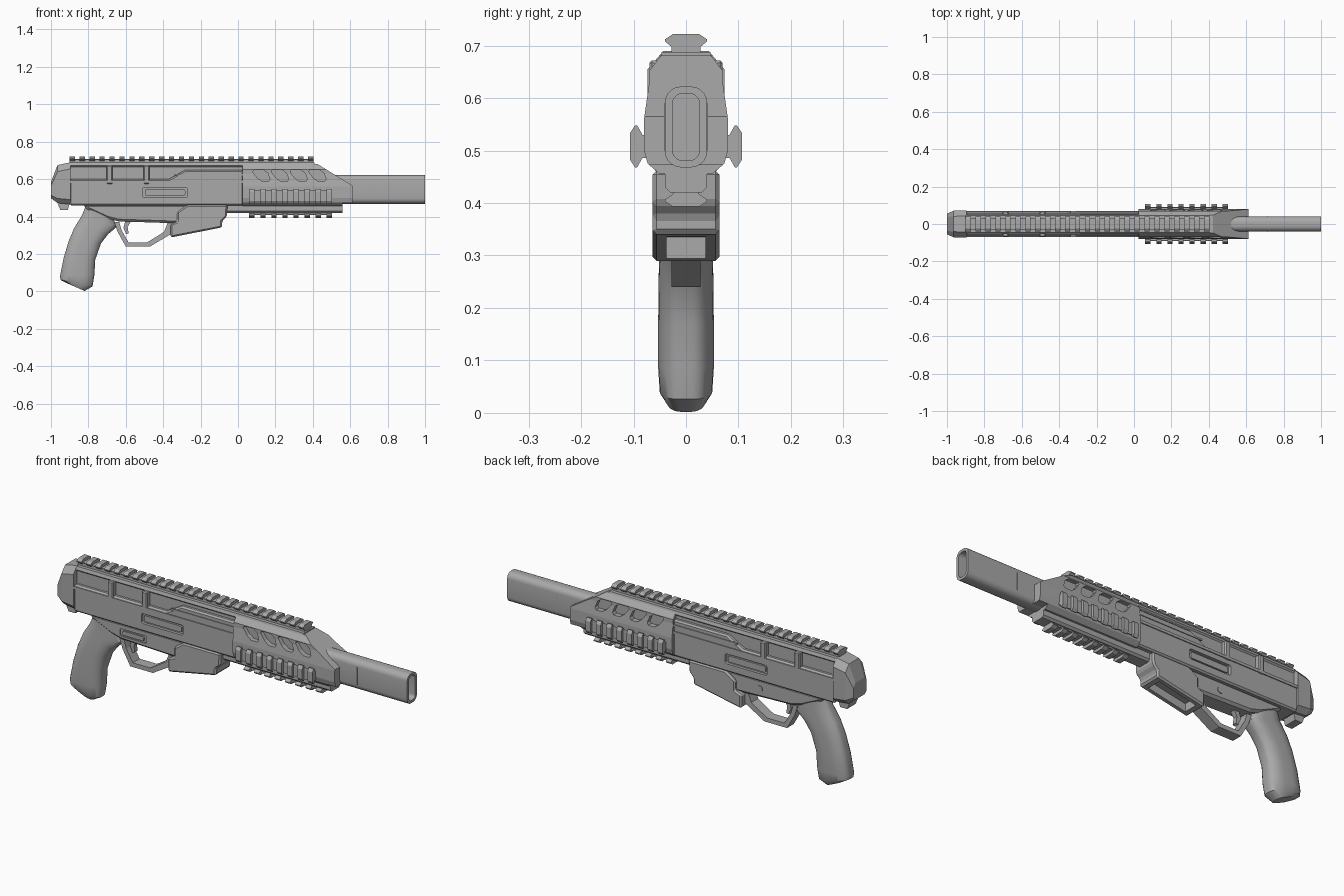
import bpy, bmesh, math
from mathutils import Matrix, Vector

if "Cube" in bpy.data.objects:
    bpy.data.objects.remove(bpy.data.objects["Cube"], do_unlink=True)

grey = bpy.data.materials.new("mid_grey")
grey.use_nodes = True
tone = (0.4, 0.4, 0.4, 1)
grey.diffuse_color = tone
grey.node_tree.nodes["Principled BSDF"].inputs["Base Color"].default_value = tone


def solid(name, lofts, bevel=0, smooth=None, matrix=None):
    """Object made of one or more capped lofts; each loft is a list of rings."""
    bm = bmesh.new()
    for rings in lofts:
        vs = [[bm.verts.new(p) for p in ring] for ring in rings]
        n = len(vs[0])
        for a, b in zip(vs, vs[1:]):
            for i in range(n):
                j = (i + 1) % n
                bm.faces.new((a[i], a[j], b[j], b[i]))
        bm.faces.new(vs[0])
        bm.faces.new(vs[-1])
    bmesh.ops.recalc_face_normals(bm, faces=bm.faces)
    if matrix:
        bm.transform(matrix)
    me = bpy.data.meshes.new(name)
    bm.to_mesh(me)
    bm.free()
    me.materials.append(grey)
    ob = bpy.data.objects.new(name, me)
    bpy.context.collection.objects.link(ob)
    if bevel:
        mod = ob.modifiers.new("bevel", "BEVEL")
        mod.width, mod.segments = bevel, 1
        mod.limit_method, mod.angle_limit = "ANGLE", math.radians(40)
    if smooth:
        activate(ob)
        bpy.ops.object.shade_smooth_by_angle(angle=math.radians(smooth))
    return ob


def activate(ob):
    bpy.ops.object.select_all(action="DESELECT")
    ob.select_set(True)
    bpy.context.view_layer.objects.active = ob


def boolean(ob, cutter, operation="DIFFERENCE"):
    activate(ob)
    mod = ob.modifiers.new("cut", "BOOLEAN")
    mod.object, mod.operation, mod.solver = cutter, operation, "EXACT"
    for m in [m.name for m in ob.modifiers]:
        bpy.ops.object.modifier_apply(modifier=m)
    bpy.data.objects.remove(cutter, do_unlink=True)


def side(pts, y0, y1):
    """Side profile (x, z) extruded across y."""
    return [[(x, y, z) for x, z in pts] for y in (y0, y1)]


def along(pts, x0, x1):
    """Cross-section (y, z) extruded along x."""
    return [[(x, y, z) for y, z in pts] for x in (x0, x1)]


def mirror(half):
    """Close a half section listed bottom to top."""
    return half + [(-y, z) for y, z in reversed(half)]


def box(x0, x1, y0, y1, z0, z1):
    return side([(x0, z0), (x1, z0), (x1, z1), (x0, z1)], y0, y1)


def both(x0, x1, y0, y1, z0, z1):
    return [box(x0, x1, s * y0, s * y1, z0, z1) for s in (-1, 1)]


def rounded(w, h, r, cx=0, cz=0, seg=5):
    """Rounded rectangle outline with half sizes w, h."""
    out = []
    for k, (sx, sz) in enumerate([(1, 1), (-1, 1), (-1, -1), (1, -1)]):
        for i in range(seg + 1):
            a = math.pi / 2 * (k + i / seg)
            out.append((cx + sx * (w - r) + r * math.cos(a),
                        cz + sz * (h - r) + r * math.sin(a)))
    return out


def rail(name, count, start, pitch, origin, angle, neck):
    """Slotted accessory rail pointing up, then turned about x."""
    end = start + (count - 1) * pitch + 0.028
    base = [(neck, -0.015), (neck, 0.016), (0.031, 0.019)]
    tooth = [(neck, 0.01), (0.04, 0.02), (0.04, 0.024), (0.025, 0.034)]
    lofts = [along(mirror(base), start, end)]
    lofts += [along(mirror(tooth), start + i * pitch, start + i * pitch + 0.028)
              for i in range(count)]
    m = Matrix.Translation(Vector(origin)) @ Matrix.Rotation(angle, 4, "X")
    return solid(name, lofts, matrix=m)


# Barrel: hollow rounded tube
barrel = solid("barrel", [along(rounded(0.04, 0.077, 0.03, 0, 0.545), 0.4, 1)])
boolean(barrel, solid("bore", [along(rounded(0.026, 0.064, 0.02, 0, 0.545), 0.75, 1.1)]))
activate(barrel)
bpy.ops.object.shade_smooth_by_angle(angle=math.radians(35))
solid("barrel_marks", both(0.71, 0.714, 0.036, 0.042, 0.5, 0.59))

# Handguard: shaped section trimmed to a sloping nose, slanted vents cut in
guard_half = [(0.05, 0.455), (0.073, 0.475), (0.08, 0.5), (0.08, 0.56),
              (0.07, 0.63), (0.07, 0.652), (0.047, 0.682)]
guard = solid("handguard", [along(mirror(guard_half), 0.025, 0.62)])
nose = [(0, 0.4), (0.56, 0.4), (0.56, 0.472), (0.612, 0.472), (0.612, 0.565),
        (0.41, 0.69), (0, 0.69)]
boolean(guard, solid("nose_shape", [side(nose, -0.2, 0.2)]), "INTERSECT")
vent = [(-0.042, 0.03), (0.012, 0.03), (0.034, 0.014), (0.046, -0.018),
        (0.038, -0.03), (0.004, -0.03), (-0.022, -0.012), (-0.046, 0.02)]
vents = [side([(0.125 + 0.1 * i + x, 0.618 + z) for x, z in vent], s * 0.05, s * 0.12)
         for i in range(4) for s in (-1, 1)]
boolean(guard, solid("vent_cutter", vents))
solid("lower_shroud", [along(mirror([(0.03, 0.42), (0.04, 0.43), (0.04, 0.47)]), -0.07, 0.56)])

# Accessory rails
rail("top_rail", 25, -0.9, 0.0531, (0, 0, 0.688), 0, 0.028)
for label, sign in (("right", -1), ("left", 1)):
    rail(label + "_side_rail", 8, 0.06, 0.0592, (0, sign * 0.073, 0.508), -sign * math.pi / 2, 0.022)
rail("bottom_rail", 8, 0.06, 0.0592, (0, 0, 0.427), math.pi, 0.025)

# Upper receiver with a stepped side wall and recessed ports
wall = [(-0.9, 0.46), (0.03, 0.46), (0.03, 0.65), (-0.28, 0.65), (-0.37, 0.6), (-0.9, 0.6)]
receiver = solid("receiver", [side(wall, -0.065, 0.065)], bevel=0.008)
ports = [side(rounded(0.12, 0.026, 0.01, -0.39, 0.528), s * 0.05, s * 0.09) for s in (-1, 1)]
boolean(receiver, solid("port_cutter", ports))
solid("port_covers", [side(rounded(0.108, 0.016, 0.008, -0.39, 0.528), s * 0.04, s * 0.06)
                      for s in (-1, 1)])
solid("receiver_core", [along(mirror([(0.045, 0.58), (0.045, 0.665), (0.052, 0.672),
                                      (0.046, 0.688)]), -0.9, 0.41)])
solid("receiver_ledges", both(-0.9, 0.03, 0.06, 0.07, 0.578, 0.592))
solid("upper_ledges", both(-0.34, 0.03, 0.06, 0.069, 0.618, 0.626))
solid("side_clips", both(-0.702, -0.67, 0.04, 0.07, 0.575, 0.672)
      + both(-0.505, -0.474, 0.04, 0.07, 0.575, 0.672), bevel=0.005)


# End cap lofted from chamfered sections
def cap_ring(x, w, z0, z1, c):
    half = [(w - c, z0), (w, z0 + c), (w, z1 - 1.4 * c), (w - 1.2 * c, z1)]
    return [(x, y, z) for y, z in mirror(half)]


solid("end_cap", [[cap_ring(-0.895, 0.073, 0.465, 0.69, 0.025),
                   cap_ring(-0.965, 0.071, 0.472, 0.675, 0.025),
                   cap_ring(-1, 0.055, 0.498, 0.585, 0.015)]])
solid("cap_foot", [side([(-0.965, 0.47), (-0.95, 0.435), (-0.91, 0.435), (-0.9, 0.47)],
                        -0.035, 0.035)])

# Lower receiver with its slot and pin
lower_side = [(-0.83, 0.465), (-0.06, 0.465), (-0.06, 0.42), (-0.3, 0.365), (-0.37, 0.365),
              (-0.64, 0.374), (-0.7, 0.39), (-0.81, 0.44)]
lower = solid("lower_receiver", [side(lower_side, -0.05, 0.05)], bevel=0.012)
boolean(lower, solid("slot_cutter", [side(rounded(0.077, 0.019, 0.008, -0.567, 0.414),
                                          -0.09, -0.043)]))
solid("selector", [side(rounded(0.06, 0.011, 0.006, -0.567, 0.414), -0.051, -0.04)])
solid("pin", [side(rounded(0.016, 0.016, 0.0155, -0.46, 0.415), 0.04, 0.054)], smooth=30)

# Magazine well, open underneath
well_side = [(-0.36, 0.288), (-0.085, 0.342), (-0.085, 0.374), (-0.06, 0.4), (-0.056, 0.462),
             (-0.27, 0.462), (-0.325, 0.425), (-0.325, 0.374), (-0.36, 0.36)]
well = solid("magazine_well", [side(well_side, -0.064, 0.064)], bevel=0.008)
boolean(well, solid("well_cutter", [side([(-0.33, 0.25), (-0.115, 0.29), (-0.115, 0.375),
                                          (-0.33, 0.335)], -0.037, 0.037)]))

# Trigger guard: one bent strip
outer = [(-0.66, 0.37), (-0.645, 0.32), (-0.6, 0.24), (-0.47, 0.24), (-0.36, 0.305), (-0.35, 0.37)]
inner = [(-0.375, 0.37), (-0.395, 0.318), (-0.485, 0.262), (-0.585, 0.262), (-0.622, 0.325),
         (-0.635, 0.37)]
solid("trigger_guard", [side(outer + inner, -0.028, 0.028)])
solid("trigger", [side([(-0.6, 0.385), (-0.565, 0.385), (-0.59, 0.345), (-0.585, 0.31),
                        (-0.598, 0.305), (-0.613, 0.34)], -0.012, 0.012)])

# Pistol grip lofted through (back, front, half width) stations
stations = [((-0.815, 0.455), (-0.68, 0.42), 0.046), ((-0.835, 0.405), (-0.648, 0.345), 0.047),
            ((-0.875, 0.34), (-0.695, 0.305), 0.05), ((-0.905, 0.27), (-0.733, 0.255), 0.052),
            ((-0.932, 0.18), (-0.763, 0.17), 0.053), ((-0.951, 0.085), (-0.768, 0.085), 0.053),
            ((-0.95, 0.062), (-0.778, 0.026), 0.05), ((-0.925, 0.048), (-0.82, 0.002), 0.036)]
rings = []
for back, front, w in stations:
    b, f = Vector(back), Vector(front)
    mid, half = (b + f) / 2, (f - b) / 2
    rings.append([(mid.x + half.x * u, w * v, mid.y + half.y * u)
                  for u, v in rounded(1, 1, 0.75, seg=6)])
solid("grip", [rings], smooth=40)
